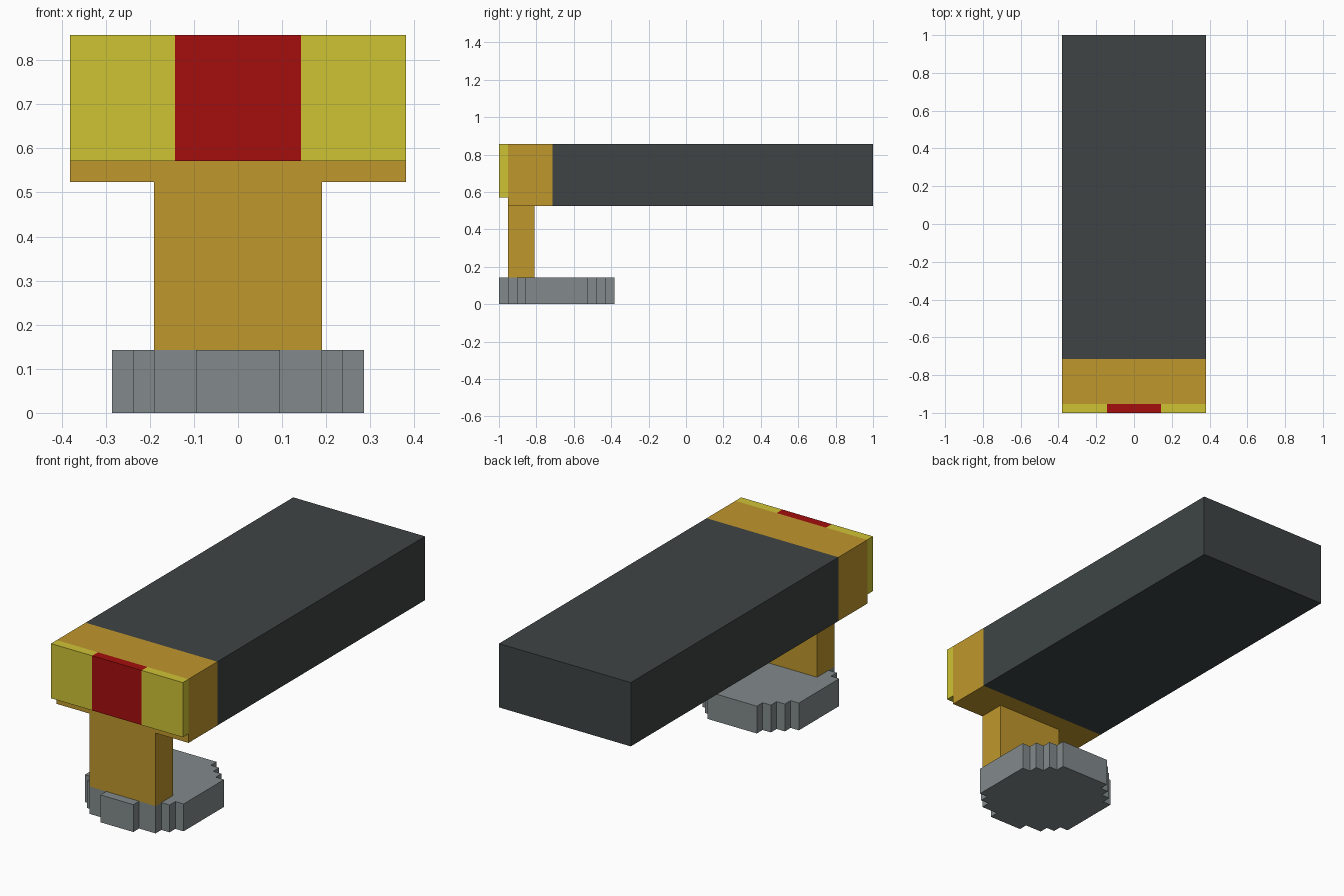
import bpy
import bmesh

if "Cube" in bpy.data.objects:
    bpy.data.objects.remove(bpy.data.objects["Cube"])

U = 1 / 21  # one grid step of the design


def material(name, r, g, b):
    """Flat material from 0-255 sRGB values."""
    def lin(c):
        c /= 255
        return c / 12.92 if c <= 0.04045 else ((c + 0.055) / 1.055) ** 2.4
    m = bpy.data.materials.new(name)
    m.diffuse_color = (lin(r), lin(g), lin(b), 1)
    m.use_nodes = True
    m.node_tree.nodes["Principled BSDF"].inputs["Base Color"].default_value = m.diffuse_color
    return m


def prism(name, outline, z0, z1, mat):
    """Extrude an XY outline from z0 to z1, all in grid steps."""
    bm = bmesh.new()
    face = bm.faces.new([bm.verts.new((x * U, y * U, z0 * U)) for x, y in outline])
    top = bmesh.ops.extrude_face_region(bm, geom=[face])["geom"]
    verts = [v for v in top if isinstance(v, bmesh.types.BMVert)]
    bmesh.ops.translate(bm, verts=verts, vec=(0, 0, (z1 - z0) * U))
    bmesh.ops.recalc_face_normals(bm, faces=bm.faces)
    mesh = bpy.data.meshes.new(name)
    bm.to_mesh(mesh)
    bm.free()
    mesh.materials.append(mat)
    obj = bpy.data.objects.new(name, mesh)
    bpy.context.collection.objects.link(obj)
    return obj


def box(name, x0, x1, y0, y1, z0, z1, mat):
    return prism(name, [(x0, y0), (x1, y0), (x1, y1), (x0, y1)], z0, z1, mat)


charcoal = material("charcoal", 62, 68, 68)
gold = material("gold", 192, 151, 45)
yellow = material("yellow", 207, 195, 53)
red = material("red", 165, 14, 14)
grey = material("grey", 130, 138, 139)

# Long dark body and its gold front collar
box("body", -8, 8, -15, 21, 11, 18, charcoal)
box("collar", -8, 8, -20, -15, 11, 18, gold)

# Front plate: red centre between two yellow panels
box("front_panel_left", -8, -3, -21, -20, 12, 18, yellow)
box("front_panel_centre", -3, 3, -21, -20, 12, 18, red)
box("front_panel_right", 3, 8, -21, -20, 12, 18, yellow)

# Support post
box("post", -4, 4, -20, -17, 3, 11, gold)

# Stepped round foot: half outline mirrored across x
half = [(2, -21), (2, -20), (4, -20), (4, -19), (5, -19), (5, -18), (6, -18),
        (6, -11), (5, -11), (5, -10), (4, -10), (4, -9), (3, -9), (3, -8)]
prism("foot", half + [(-x, y) for x, y in reversed(half)], 0, 3, grey)
